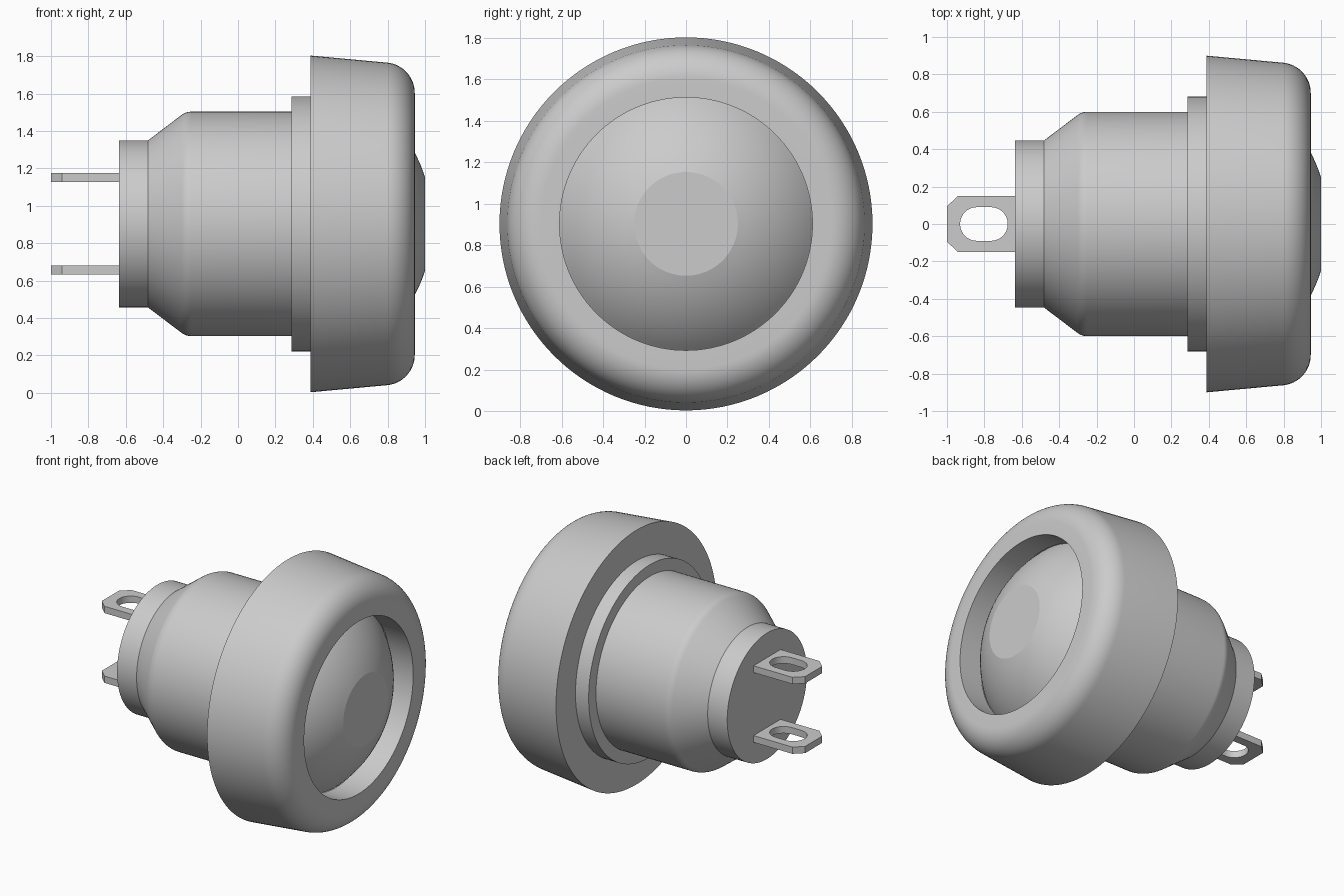
import bpy, bmesh, math

if "Cube" in bpy.data.objects:
    bpy.data.objects.remove(bpy.data.objects["Cube"])

AXIS_Z = 0.903      # height of the turning axis
SIDES = 128

grey = bpy.data.materials.new("plain_grey")
grey.diffuse_color = (0.6, 0.6, 0.6, 1)
grey.use_nodes = True
grey.node_tree.nodes["Principled BSDF"].inputs["Base Color"].default_value = grey.diffuse_color


def arc(cx, cr, radius, start, end, steps):
    """Points (x, r); angles in degrees measured from +x."""
    angles = [math.radians(start + (end - start) * i / steps) for i in range(steps + 1)]
    return [(cx + radius * math.cos(a), cr + radius * math.sin(a)) for a in angles]


def shade(obj, angle):
    bpy.ops.object.select_all(action='DESELECT')
    obj.select_set(True)
    bpy.context.view_layer.objects.active = obj
    bpy.ops.object.shade_smooth_by_angle(angle=math.radians(angle))


def lathe(name, profile, angle=30):
    """Turn an (x, r) profile around the x axis."""
    bm = bmesh.new()
    rings = []
    for x, r in profile:
        turns = [2 * math.pi * j / SIDES for j in range(SIDES)]
        rings.append([bm.verts.new((x, r * math.cos(a), r * math.sin(a))) for a in turns])
    for a, b in zip(rings, rings[1:]):
        for j in range(SIDES):
            k = (j + 1) % SIDES
            bm.faces.new((a[j], a[k], b[k], b[j]))
    bmesh.ops.remove_doubles(bm, verts=bm.verts, dist=1e-5)
    mesh = bpy.data.meshes.new(name)
    bm.to_mesh(mesh)
    bm.free()
    mesh.materials.append(grey)
    obj = bpy.data.objects.new(name, mesh)
    obj.location.z = AXIS_Z
    bpy.context.collection.objects.link(obj)
    shade(obj, angle)
    return obj


# Barrel with rear boss, sloped shoulder and stepped flange
lathe("barrel", [(-0.635, 0), (-0.635, 0.446), (-0.482, 0.446)]
      + arc(-0.25, 0.515, 0.085, 127, 90, 6)
      + [(0.285, 0.6), (0.285, 0.682), (0.388, 0.682)])

# Head with tapered side, rounded rim and front recess
lathe("head", [(0.388, 0.682), (0.388, 0.9)]
      + arc(0.782, 0.70, 0.163, 84, 0, 16)
      + [(0.945, 0.61), (0.77, 0.61)])

# Domed push button with a flat centre
R = 0.82
dome_x = 1.0 - math.sqrt(R * R - 0.25 ** 2)
edge, flat = (math.degrees(math.asin(r / R)) for r in (0.61, 0.25))
lathe("button", arc(dome_x, 0, R, edge, flat, 12) + [(1.0, 0)], angle=12)

# Two solder lugs: chamfered plates with a slotted hole
outline = [(-0.62, -0.151), (-0.94, -0.151), (-1.0, -0.095),
           (-1.0, 0.095), (-0.94, 0.151), (-0.62, 0.151)]
slot = arc(-0.765, 0, 0.09, -90, 90, 16) + arc(-0.84, 0, 0.09, 90, 270, 16)
for name, offset in (("upper_lug", 0.247), ("lower_lug", -0.247)):
    curve = bpy.data.curves.new(name, 'CURVE')
    curve.dimensions = '2D'
    curve.fill_mode = 'BOTH'
    curve.extrude = 0.024
    for points in (outline, slot):
        spline = curve.splines.new('POLY')
        spline.points.add(len(points) - 1)
        for p, (x, y) in zip(spline.points, points):
            p.co = (x, y, 0, 1)
        spline.use_cyclic_u = True
    curve.materials.append(grey)
    lug = bpy.data.objects.new(name, curve)
    lug.location.z = AXIS_Z + offset
    bpy.context.collection.objects.link(lug)
    bpy.ops.object.select_all(action='DESELECT')
    lug.select_set(True)
    bpy.context.view_layer.objects.active = lug
    bpy.ops.object.convert(target='MESH')
    shade(bpy.context.view_layer.objects.active, 30)
